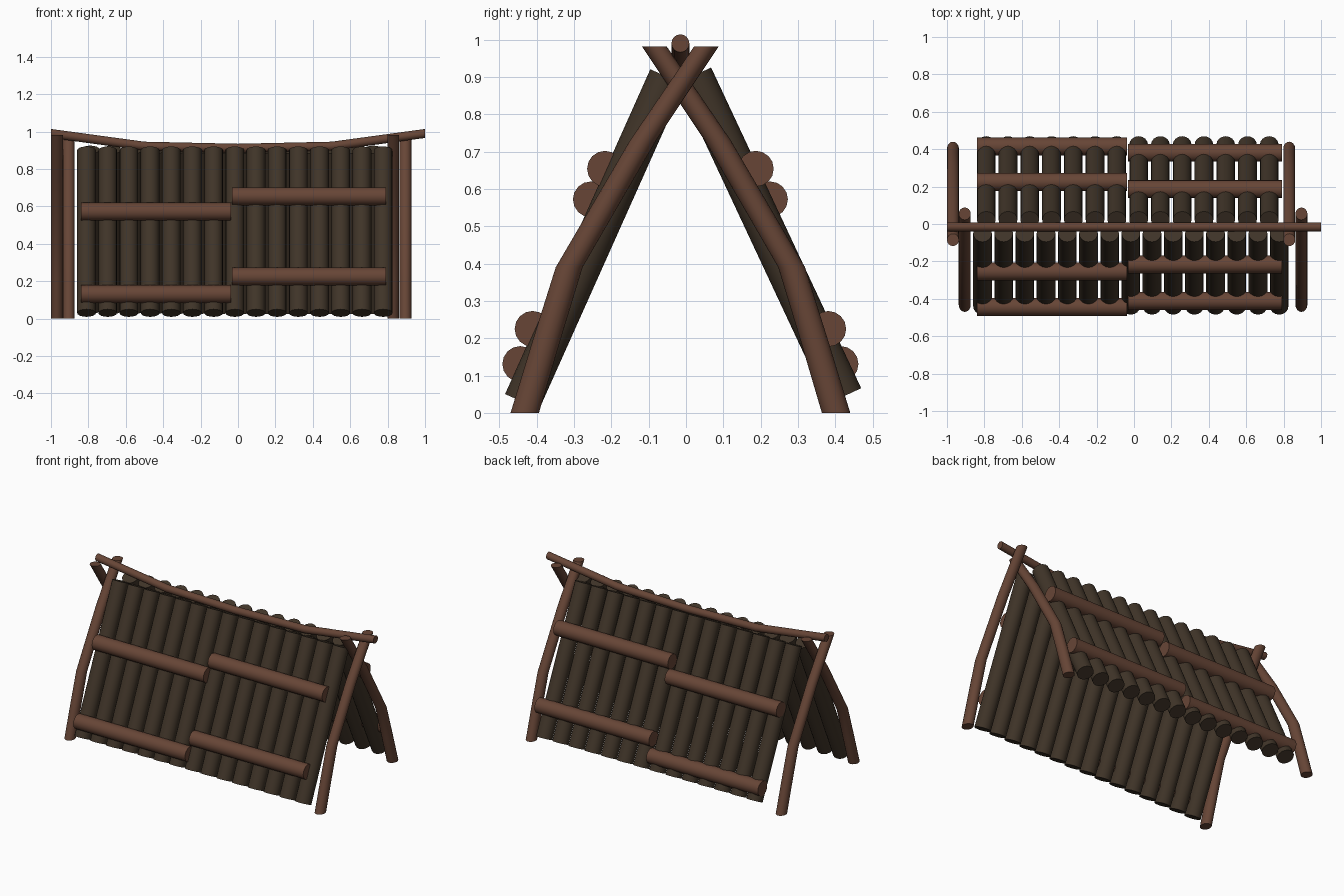
import bpy, bmesh, math
from mathutils import Vector

if "Cube" in bpy.data.objects:
    bpy.data.objects.remove(bpy.data.objects["Cube"])

RIDGE_Y = -0.015
SIDES = 16


def material(name, color):
    m = bpy.data.materials.new(name)
    m.diffuse_color = (*color, 1)
    m.use_nodes = True
    m.node_tree.nodes["Principled BSDF"].inputs["Base Color"].default_value = m.diffuse_color
    return m


pole_wood = material("pole_wood", (0.135, 0.06, 0.037))
slat_wood = material("slat_wood", (0.05, 0.034, 0.021))


def tube(name, path, u, v, radii, mat):
    """Sweep an ellipse spanned by u and v along the path points."""
    u, v = Vector(u), Vector(v)
    bm = bmesh.new()
    rings = []
    for p, (ru, rv) in zip(path, radii):
        ring = []
        for i in range(SIDES):
            a = 2 * math.pi * i / SIDES
            ring.append(bm.verts.new(Vector(p) + u * ru * math.cos(a) + v * rv * math.sin(a)))
        rings.append(ring)
    for a, b in zip(rings, rings[1:]):
        for i in range(SIDES):
            j = (i + 1) % SIDES
            bm.faces.new((a[i], a[j], b[j], b[i]))
    bm.faces.new(rings[0])
    bm.faces.new(rings[-1])
    bmesh.ops.recalc_face_normals(bm, faces=bm.faces)
    me = bpy.data.meshes.new(name)
    bm.to_mesh(me)
    bm.free()
    me.materials.append(mat)
    ob = bpy.data.objects.new(name, me)
    bpy.context.collection.objects.link(ob)
    bpy.ops.object.select_all(action='DESELECT')
    ob.select_set(True)
    bpy.context.view_layer.objects.active = ob
    bpy.ops.object.shade_smooth_by_angle(angle=math.radians(40))
    return ob


# Sagging ridge pole
ridge = [(-1, 0.99), (-0.5, 0.922), (0, 0.911), (0.5, 0.922), (1, 0.99)]
tube("ridge_pole", [(x, RIDGE_Y, z) for x, z in ridge],
     (0, 1, 0), (0, 0, 1), [(0.024, 0.024)] * 5, pole_wood)

# Bent crossing end poles: (distance from ridge line, height)
bend = [(0.417, 0), (0.36, 0.19), (0.298, 0.39), (0.1, 0.73), (-0.07, 0.982)]
leg_radii = [(0.032, r) for r in (0.038, 0.037, 0.036, 0.035, 0.033)]
for side, xs in ((-1, (-0.905, 0.895)), (1, (-0.968, 0.83))):
    label = "front" if side < 0 else "back"
    for x, end in zip(xs, ("left", "right")):
        tube(f"{label}_{end}_pole", [(x, RIDGE_Y + side * d, z) for d, z in bend],
             (1, 0, 0), (0, 1, 0), leg_radii, pole_wood)

# Leaning wall logs on both slopes, defined by axis ends (y, z)
R = 0.05
for label, count, x0, x1, low, high in (
        ("front", 15, -0.81, 0.776, (-0.439, 0.03), (-0.05, 0.9)),
        ("back", 14, -0.79, 0.723, (0.424, 0.045), (0.022, 0.904))):
    a, b = Vector((0, *low)), Vector((0, *high))
    normal = Vector((1, 0, 0)).cross((b - a).normalized())
    for i in range(count):
        off = Vector((x0 + (x1 - x0) * i / (count - 1), 0, 0))
        tube(f"{label}_wall_log_{i + 1}", [a + off, b + off],
             (1, 0, 0), normal, [(R, R)] * 2, slat_wood)

# Horizontal rails, left pairs lower than right pairs: (distance, height)
for side, label in ((-1, "front"), (1, "back")):
    for end, x0, x1, rails in (
            ("left", -0.84, -0.037, ((0.24, 0.572), (0.429, 0.131))),
            ("right", -0.033, 0.79, ((0.202, 0.654), (0.396, 0.225)))):
        for n, (d, z) in enumerate(rails):
            y = RIDGE_Y + side * d
            tube(f"{label}_{end}_rail_{n + 1}", [(x0, y, z), (x1, y, z)],
                 (0, 1, 0), (0, 0, 1), [(0.048, 0.048)] * 2, pole_wood)
